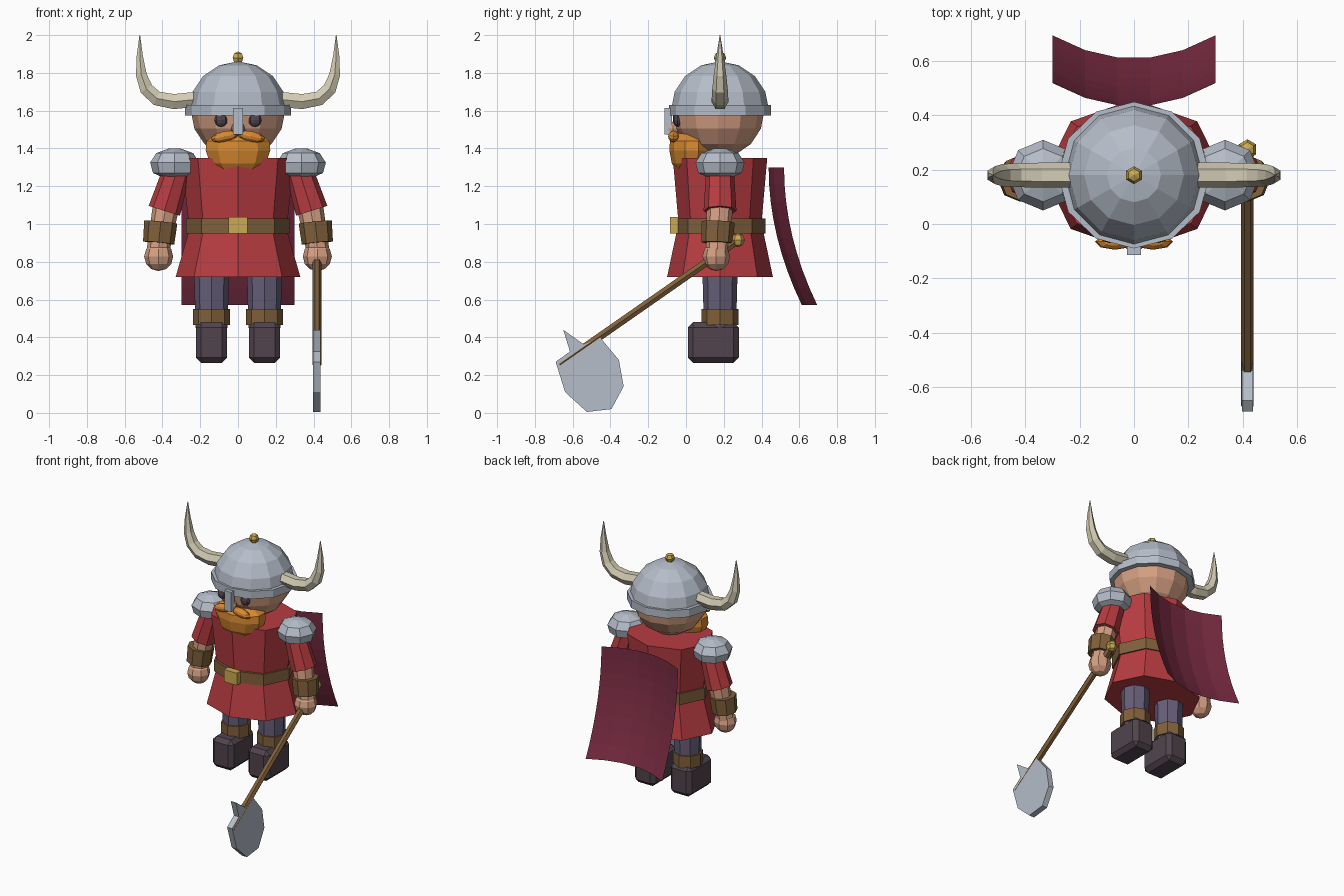
import bpy, bmesh, math
from mathutils import Vector, Matrix

if "Cube" in bpy.data.objects:
    bpy.data.objects.remove(bpy.data.objects["Cube"])

CY = 0.18  # body axis


def material(name, hexa):
    m = bpy.data.materials.new(name)
    c = [int(hexa[i:i + 2], 16) / 255 for i in (0, 2, 4)]
    m.diffuse_color = [v / 12.92 if v < 0.04 else ((v + 0.055) / 1.055) ** 2.4 for v in c] + [1]
    m.use_nodes = True
    m.node_tree.nodes["Principled BSDF"].inputs["Base Color"].default_value = m.diffuse_color
    return m


RED = material("red cloth", "B83C41")
STEEL = material("steel", "B5BDC9")
SKIN = material("skin", "D6A083")
ORANGE = material("orange hair", "D98A30")
GOLD = material("gold", "CBAA52")
LEATHER = material("leather", "80603A")
DARK = material("dark leather", "51444D")
PANTS = material("trouser cloth", "665E78")
WINE = material("wine cloth", "762A40")
HORN = material("horn", "D3CCB4")


def finish(name, bm, mat, solid=True):
    if solid:
        bmesh.ops.recalc_face_normals(bm, faces=bm.faces[:])
    me = bpy.data.meshes.new(name)
    bm.to_mesh(me)
    bm.free()
    me.materials.append(mat)
    ob = bpy.data.objects.new(name, me)
    bpy.context.collection.objects.link(ob)
    return ob


def skin_rings(name, rings, mat):
    """Join equal rings of points into a closed tube."""
    bm = bmesh.new()
    rs = [[bm.verts.new(p) for p in r] for r in rings]
    n = len(rs[0])
    for a, b in zip(rs, rs[1:]):
        for i in range(n):
            j = (i + 1) % n
            bm.faces.new((a[i], a[j], b[j], b[i]))
    bm.faces.new(rs[0][::-1])
    bm.faces.new(rs[-1])
    return finish(name, bm, mat)


def lathe(name, profile, mat, x=0, y=CY, n=8, phase=0.0):
    """Profile of (rx, ry, z) around a vertical axis."""
    angles = [2 * math.pi * i / n + phase for i in range(n)]
    return skin_rings(name, [[(x + rx * math.cos(a), y + ry * math.sin(a), z) for a in angles]
                             for rx, ry, z in profile], mat)


def tube(name, path, mat, n=8, phase=0.0):
    """Path of (x, y, z, radius)."""
    pts = [Vector(p[:3]) for p in path]
    rings = []
    for i, p in enumerate(path):
        d = (pts[min(i + 1, len(pts) - 1)] - pts[max(i - 1, 0)]).normalized()
        u = Vector((0, 1, 0)) if abs(d.y) < 0.5 else Vector((1, 0, 0))
        u = (u - d * u.dot(d)).normalized()
        v = d.cross(u)
        rings.append([pts[i] + p[3] * (u * math.cos(a) + v * math.sin(a))
                      for a in (2 * math.pi * k / n + phase for k in range(n))])
    return skin_rings(name, rings, mat)


def ball(name, loc, size, mat, n=8, m=6, tilt=0.0):
    bm = bmesh.new()
    mat4 = Matrix.Translation(loc) @ Matrix.Rotation(tilt, 4, 'Y') @ Matrix.Diagonal((*size, 1))
    bmesh.ops.create_uvsphere(bm, u_segments=n, v_segments=m, radius=1, matrix=mat4)
    return finish(name, bm, mat)


def box(name, lo, hi, mat, bevel=0.0):
    bm = bmesh.new()
    lo, hi = Vector(lo), Vector(hi)
    bmesh.ops.create_cube(bm, size=1, matrix=Matrix.Translation((lo + hi) / 2) @ Matrix.Diagonal((*(hi - lo), 1)))
    if bevel:
        bmesh.ops.bevel(bm, geom=bm.edges[:], offset=bevel, segments=1, affect='EDGES')
    return finish(name, bm, mat)


def plate(name, outline, x, half, mat):
    """Outline of (y, z) given thickness along x."""
    return skin_rings(name, [[(x + s * half, y, z) for y, z in outline] for s in (-1, 1)], mat)


# Tunic and belt
lathe("tunic", [(0.255, 0.215, 0.95), (0.30, 0.25, 1.35)], RED)
lathe("tunic_skirt", [(0.33, 0.28, 0.72), (0.255, 0.225, 0.98)], RED)
lathe("belt", [(0.275, 0.24, 0.95), (0.275, 0.24, 1.03)], LEATHER)
box("belt_buckle", (-0.05, -0.085, 0.95), (0.05, -0.04, 1.037), GOLD)

# Head and face
ball("head", (0, 0.17, 1.60), (0.25, 0.245, 0.25), SKIN, 12, 8)
ball("nose", (0, -0.07, 1.505), (0.035, 0.04, 0.037), SKIN, 8, 6)
lathe("beard", [(0.11, 0.075, 1.275), (0.155, 0.105, 1.32), (0.18, 0.118, 1.39),
                (0.175, 0.115, 1.44), (0.12, 0.08, 1.48)], ORANGE, y=0.03, n=10, phase=math.pi / 10)
for s in (-1, 1):
    ball("eye", (s * 0.09, -0.045, 1.55), (0.036, 0.025, 0.036), DARK)
    ball("moustache", (s * 0.07, -0.065, 1.463), (0.075, 0.03, 0.028), ORANGE, 8, 6, s * 0.2)

# Helmet
lathe("helmet_dome", [(0.26 * math.cos(a), 0.26 * math.cos(a), 1.60 + 0.26 * math.sin(a))
                      for a in (0, 0.393, 0.785, 1.178, 1.55)], STEEL, n=12)
lathe("helmet_rim", [(0.28, 0.27, 1.575), (0.28, 0.27, 1.63)], STEEL, n=12)
box("nose_guard", (-0.026, -0.115, 1.475), (0.026, -0.075, 1.615), STEEL)
ball("helmet_knob", (0, CY, 1.88), (0.033, 0.033, 0.033), GOLD, 6, 4)

for s in (-1, 1):
    # Horns
    tube("horn", [(s * x, CY, z, r) for x, z, r in (
        (0.22, 1.66, 0.046), (0.34, 1.648, 0.046), (0.43, 1.665, 0.044), (0.485, 1.715, 0.041),
        (0.512, 1.79, 0.033), (0.52, 1.89, 0.019), (0.52, 2.0, 0.002))], HORN, 6)

    # Arms
    lathe("shoulder_pad", [(0.07, 0.07, 1.25), (0.115, 0.115, 1.27), (0.13, 0.13, 1.325),
                           (0.098, 0.098, 1.375), (0.03, 0.03, 1.40)], STEEL, x=s * 0.335)
    tube("sleeve", [(s * 0.315, CY, 1.31, 0.072), (s * 0.39, CY, 1.07, 0.087)], RED)
    tube("forearm", [(s * 0.38, CY, 1.10, 0.07), (s * 0.425, 0.165, 0.85, 0.06)], SKIN)
    tube("bracer", [(s * 0.409, 0.17, 1.01, 0.088), (s * 0.42, 0.165, 0.90, 0.083)], LEATHER)
    ball("hand", (s * 0.42, 0.16, 0.828), (0.077, 0.073, 0.077), SKIN)

    # Legs
    lathe("trouser_leg", [(0.085, 0.085, 0.45), (0.094, 0.094, 0.78)], PANTS, x=s * 0.14)
    lathe("boot_cuff", [(0.098, 0.098, 0.465), (0.098, 0.098, 0.55)], LEATHER, x=s * 0.14)
    box("boot", (s * 0.14 - 0.083, 0.01, 0.265), (s * 0.14 + 0.083, 0.28, 0.48), DARK, 0.028)

# Cape: curved sheet, bowed across and flaring towards the hem
bm = bmesh.new()
grid = []
for j in range(9):
    t = j / 8
    grid.append([bm.verts.new((x, 0.434 + 0.176 * t * t + 0.085 * (x / 0.3) ** 2, 1.30 - 0.73 * t))
                 for x in (-0.3, -0.18, -0.06, 0.06, 0.18, 0.3)])
for a, b in zip(grid, grid[1:]):
    for i in range(5):
        bm.faces.new((a[i], a[i + 1], b[i + 1], b[i]))
finish("cape", bm, WINE, solid=False)

# Axe held in the left hand
AX = 0.418
tube("axe_handle", [(AX, -0.67, 0.255, 0.023), (AX, 0.27, 0.91, 0.023)], LEATHER, 6)
ball("axe_pommel", (AX, 0.275, 0.915), (0.037, 0.037, 0.037), GOLD, 6, 4)
plate("axe_blade", [(-0.69, 0.27), (-0.60, 0.335), (-0.455, 0.40), (-0.355, 0.28), (-0.33, 0.14),
                    (-0.395, 0.02), (-0.525, 0.005), (-0.64, 0.11)], AX, 0.02, STEEL)
plate("axe_spike", [(-0.65, 0.44), (-0.53, 0.355), (-0.61, 0.31)], AX, 0.02, STEEL)
